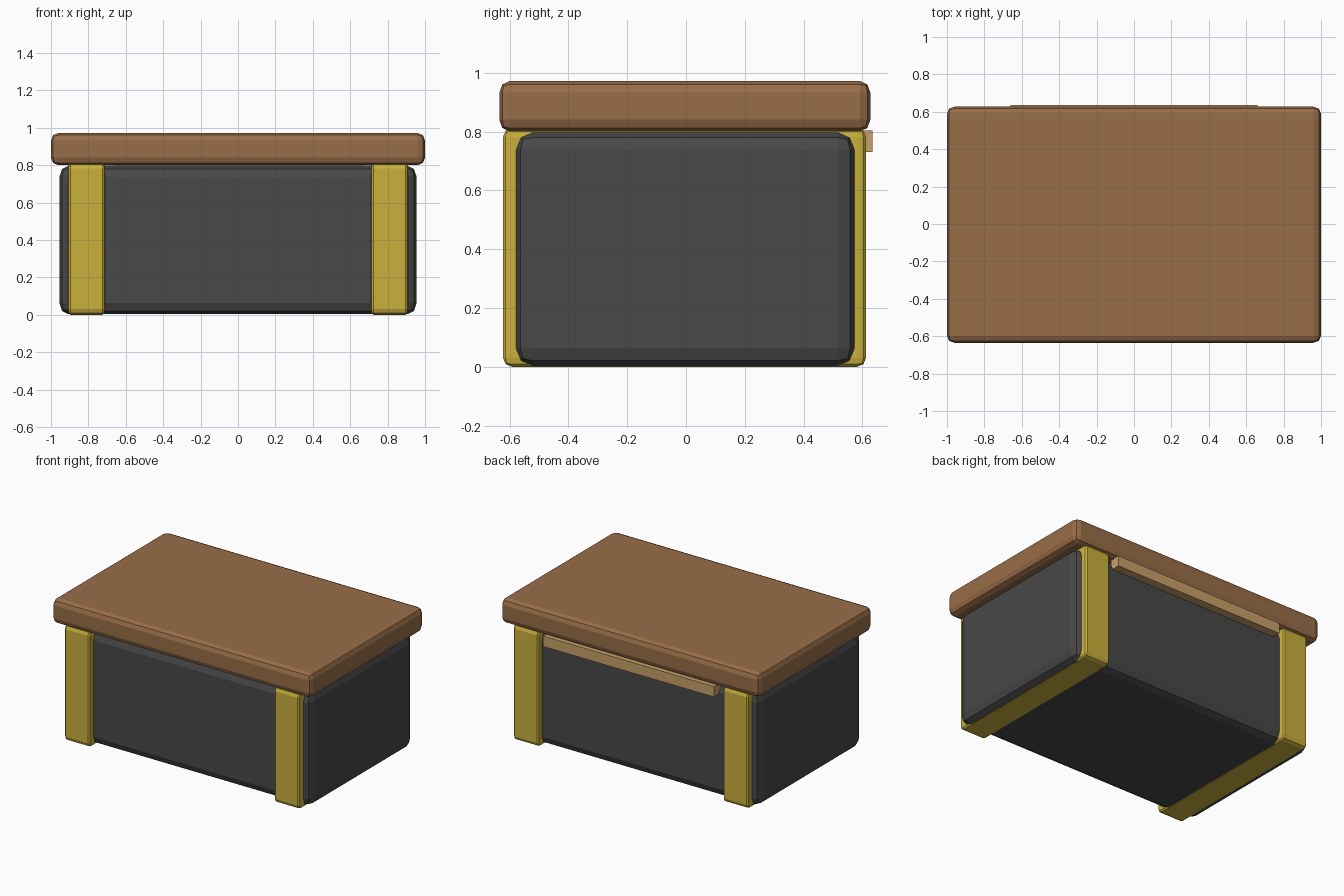
import bpy, bmesh
from mathutils import Vector

if "Cube" in bpy.data.objects:
    bpy.data.objects.remove(bpy.data.objects["Cube"], do_unlink=True)


def material(name, rgb):
    m = bpy.data.materials.new(name)
    m.use_nodes = True
    m.diffuse_color = (*rgb, 1)
    bsdf = m.node_tree.nodes["Principled BSDF"]
    bsdf.inputs["Base Color"].default_value = (*rgb, 1)
    bsdf.inputs["Roughness"].default_value = 0.8
    return m


def box(name, mat, low, high, bevel=None):
    """Box between two corners; bevel gives the rounding along x, y and z."""
    low, high = Vector(low), Vector(high)
    size, unit = high - low, Vector(bevel or (1, 1, 1))
    bm = bmesh.new()
    bmesh.ops.create_cube(bm, size=1)
    bmesh.ops.scale(bm, vec=[s / u for s, u in zip(size, unit)], verts=bm.verts)
    if bevel:
        bmesh.ops.bevel(bm, geom=bm.edges[:], offset=1, segments=2,
                        profile=0.5, affect='EDGES')
    bmesh.ops.scale(bm, vec=unit, verts=bm.verts)
    bmesh.ops.translate(bm, vec=(low + high) / 2, verts=bm.verts)
    mesh = bpy.data.meshes.new(name)
    bm.to_mesh(mesh)
    bm.free()
    mesh.materials.append(mat)
    obj = bpy.data.objects.new(name, mesh)
    bpy.context.collection.objects.link(obj)
    return obj


brown = material("brown_wood", (0.32, 0.155, 0.065))
yellow = material("brass_yellow", (0.60, 0.44, 0.046))
grey = material("dark_grey", (0.065, 0.065, 0.065))
tan = material("light_tan", (0.58, 0.352, 0.138))

# Chest body
box("body", grey, (-0.955, -0.58, 0.003), (0.955, 0.575, 0.798), (0.05, 0.06, 0.06))

# Bands wrapping the front, bottom and back
for side, x in (("right", -0.81), ("left", 0.81)):
    box(side + "_band", yellow, (x - 0.1, -0.622, 0), (x + 0.1, 0.612, 0.812),
        (0.014, 0.03, 0.03))

# Lid slab
box("lid", brown, (-1, -0.635, 0.8), (1, 0.627, 0.972), (0.04, 0.036, 0.04))

# Hinge strip at the back
box("hinge_strip", tan, (-0.66, 0.56, 0.73), (0.66, 0.635, 0.803))
